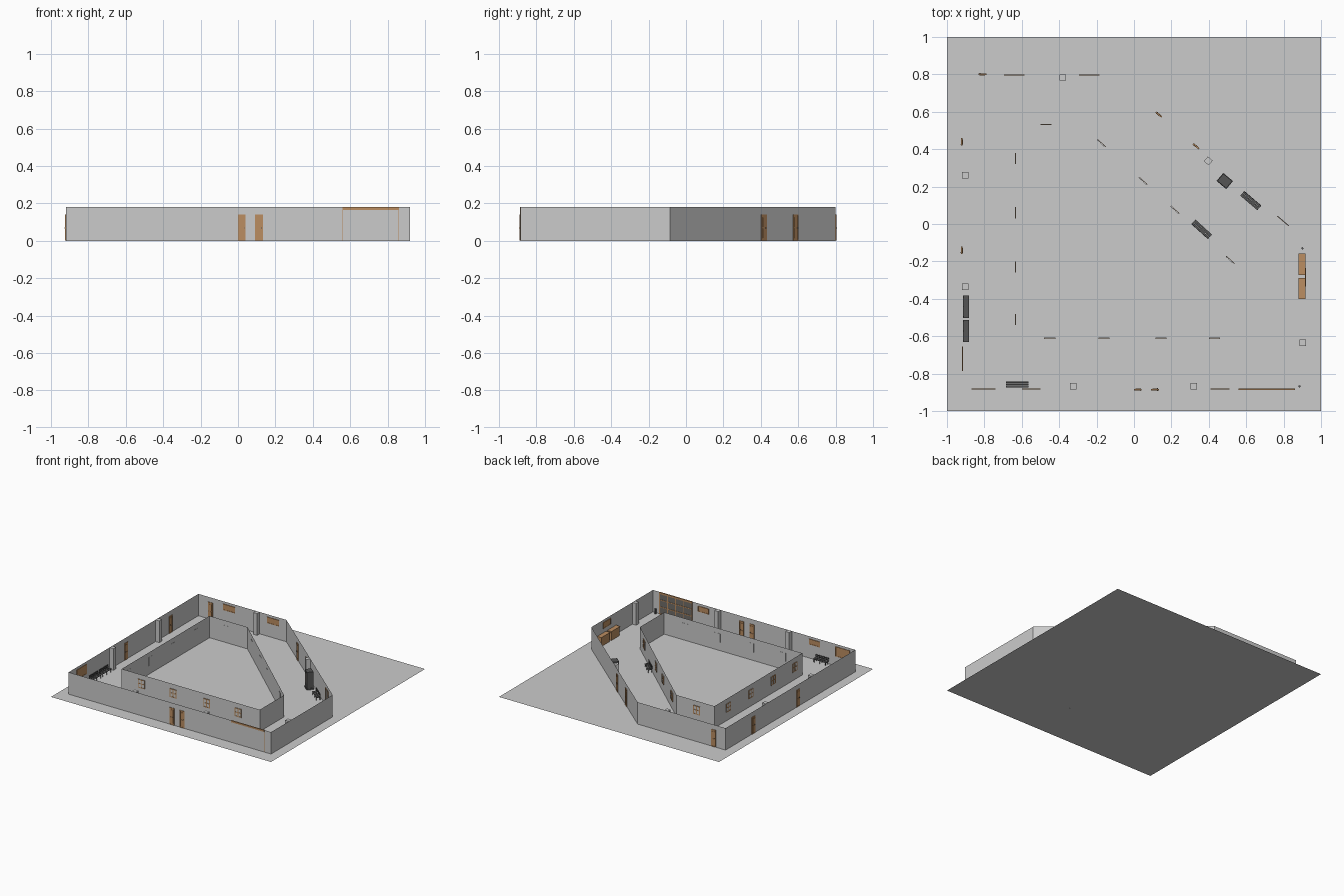
import bpy, bmesh, math
from mathutils import Matrix, Vector

if "Cube" in bpy.data.objects:
    bpy.data.objects.remove(bpy.data.objects["Cube"])

H = 0.18
OUT = [(-0.92, -0.885), (0.92, -0.885), (0.92, -0.085), (-0.12, 0.80), (-0.92, 0.80)]
INN = [(-0.63, -0.61), (0.625, -0.61), (0.625, -0.295), (-0.285, 0.53), (-0.63, 0.53)]


def material(name, col):
    m = bpy.data.materials.new(name)
    m.diffuse_color = (*col, 1)
    m.use_nodes = True
    m.node_tree.nodes["Principled BSDF"].inputs["Base Color"].default_value = m.diffuse_color
    return m


WOOD = material("wood", (0.5, 0.27, 0.12))
DARK = material("dark_metal", (0.09, 0.09, 0.09))
GLASS = material("dark_glass", (0.16, 0.15, 0.14))
GREY = material("pale_grey", (0.6, 0.6, 0.6))
MATS = [WOOD, DARK, GLASS, GREY]


def add(name, bm, mats=()):
    me = bpy.data.meshes.new(name)
    bm.to_mesh(me)
    bm.free()
    for m in mats:
        me.materials.append(m)
    ob = bpy.data.objects.new(name, me)
    bpy.context.collection.objects.link(ob)
    return ob


def flat(name, pts, z):
    bm = bmesh.new()
    bm.faces.new([bm.verts.new((x, y, z)) for x, y in pts])
    return add(name, bm)


def wall_ring(name, pts):
    bm = bmesh.new()
    lo = [bm.verts.new((x, y, 0)) for x, y in pts]
    hi = [bm.verts.new((x, y, H)) for x, y in pts]
    for i in range(len(pts)):
        j = (i + 1) % len(pts)
        bm.faces.new((lo[i], lo[j], hi[j], hi[i]))
    return add(name, bm)


def on_wall(name, poly, edge, s, parts, off=0.0, flip=False):
    """Boxes in wall space: x along the wall, y into the room, z up.
    Each part: (x0, x1, y0, y1, z0, z1, material)."""
    a, b = Vector(poly[edge]), Vector(poly[(edge + 1) % len(poly)])
    d = (b - a).normalized()
    n = Vector((-d.y, d.x))
    p = a + d * s + n * off
    ang = math.atan2(d.y, d.x) + (math.pi if flip else 0)
    bm = bmesh.new()
    for x0, x1, y0, y1, z0, z1, mat in parts:
        m = Matrix.Translation(((x0 + x1) / 2, (y0 + y1) / 2, (z0 + z1) / 2)) @ \
            Matrix.Diagonal((x1 - x0, y1 - y0, z1 - z0, 1))
        old = set(bm.faces)
        bmesh.ops.create_cube(bm, size=1, matrix=m)
        for f in set(bm.faces) - old:
            f.material_index = MATS.index(mat)
    ob = add(name, bm, MATS)
    ob.matrix_world = Matrix.Translation((p.x, p.y, 0)) @ Matrix.Rotation(ang, 4, 'Z')
    return ob


def frame(w, z0, z1, t, y0, y1, cols=1, rows=1, pane=GLASS):
    """Framed panel with muntin bars."""
    h = w / 2
    out = [(-h, h, y0 * 0.6, y1 * 0.6, z0, z1, pane)]
    for i in range(cols + 1):
        x = -h + (w - t) * i / cols
        out.append((x, x + t, y0, y1, z0, z1, WOOD))
    for i in range(rows + 1):
        z = z0 + (z1 - z0 - t) * i / rows
        out.append((-h, h, y0, y1, z, z + t, WOOD))
    return out


# Ground, floor and the two wall rings
flat("ground", [(-1, -1), (1, -1), (1, 1), (-1, 1)], 0)
flat("floor", OUT, 0.001)
wall_ring("outer_wall", OUT)
wall_ring("inner_wall", INN)

# Doors show on both faces of the outer wall
door = frame(0.042, 0.001, 0.14, 0.005, -0.004, 0.004, pane=WOOD)
door += [(-0.013, 0.013, -0.005, 0.005, z, z + 0.05, WOOD) for z in (0.015, 0.075)]
door.append((0.011, 0.015, -0.007, 0.007, 0.066, 0.072, DARK))
for e, s in [(0, 0.94), (0, 1.033), (2, 0.772), (2, 1.034), (3, 0.69), (4, 0.36), (4, 0.94)]:
    on_wall("door", OUT, e, s, door)

# Wide windows on the room side of the outer wall
for e, s, w, z0 in [(0, 0.115, 0.13, 0.08), (0, 0.37, 0.10, 0.115), (0, 1.38, 0.10, 0.115),
                    (1, 0.60, 0.10, 0.11), (3, 0.12, 0.11, 0.11), (3, 0.52, 0.11, 0.11),
                    (4, 1.52, 0.13, 0.08)]:
    on_wall("wide_window", OUT, e, s, frame(w, z0, 0.16, 0.005, 0.0005, 0.005, pane=WOOD))
on_wall("notice_board", OUT, 2, 0.16, frame(0.08, 0.02, 0.15, 0.006, 0.0005, 0.005))

# Glazed shop front with a top rail through the wall
shop = frame(0.30, 0.001, 0.178, 0.007, 0.001, 0.006, cols=4, rows=3)
shop.append((-0.15, 0.15, -0.003, 0.006, 0.166, H, WOOD))
shop += [(x, x + 0.002, -0.002, 0.004, 0.001, H, WOOD) for x in (-0.15, 0.148)]
on_wall("shop_front", OUT, 0, 1.63, shop)

# Square windows on the outside of the inner block
square = frame(0.06, 0.07, 0.14, 0.006, -0.005, -0.0005, cols=2, rows=2, pane=GREY)
square.append((-0.03, 0.03, 0.0005, 0.002, 0.07, 0.14, GREY))
spots = [(0, s) for s in (0.18, 0.47, 0.775, 1.06)]
spots += [(4, s) for s in (0.18, 0.47, 0.76, 1.04)]
spots += [(2, s) for s in (0.15, 0.55, 0.78, 1.08)] + [(3, 0.185)]
for e, s in spots:
    on_wall("square_window", INN, e, s, square)

# Pillars against the outer wall
pillar = [(-0.017, 0.017, 0.0005, 0.034, 0.001, H, GREY)]
for e, s in [(0, 0.595), (0, 1.24), (1, 0.25), (2, 0.672), (3, 0.26), (4, 0.54), (4, 1.135)]:
    on_wall("pillar", OUT, e, s, pillar)

# Benches with slatted seat, back and legs
bench = [(-0.06, 0.06, y, y + 0.009, 0.024, 0.028, DARK) for y in (-0.013, -0.002, 0.008)]
bench += [(-0.06, 0.06, -0.016, -0.013, z, z + 0.009, DARK) for z in (0.033, 0.046)]
for x in (-0.054, -0.002, 0.05):
    bench += [(x, x + 0.004, -0.016, -0.012, 0.001, 0.055, DARK),
              (x, x + 0.004, 0.012, 0.016, 0.001, 0.024, DARK)]
for e, s, off in [(0, 0.295, 0.026), (2, 0.361, 0.031), (4, 1.242, 0.022), (4, 1.372, 0.022)]:
    on_wall("bench", OUT, e, s, bench, off)
on_wall("bench", INN, 2, 0.374, bench, -0.02, True)

# Tall dark kiosk
kiosk = [(-0.031, 0.031, -0.025, 0.025, 0.001, 0.145, DARK),
         (-0.034, 0.034, -0.028, 0.028, 0.001, 0.012, DARK),
         (-0.024, 0.024, 0.025, 0.027, 0.05, 0.13, GLASS)]
on_wall("kiosk", OUT, 2, 0.535, kiosk, 0.042)

# Timber counters on the right wall
counter = [(-0.053, 0.053, -0.015, 0.015, 0.001, 0.07, WOOD),
           (-0.057, 0.057, -0.019, 0.019, 0.07, 0.077, WOOD)]
for s in (0.54, 0.67):
    on_wall("counter", OUT, 1, s, counter, 0.022)

# Small posts in the two right-hand corners
for x, y in [(0.9, -0.13), (0.885, -0.868)]:
    bm = bmesh.new()
    bmesh.ops.create_cone(bm, cap_ends=True, segments=10, radius1=0.006, radius2=0.006, depth=0.04,
                          matrix=Matrix.Translation((x, y, 0.021)))
    add("post", bm, [DARK])
